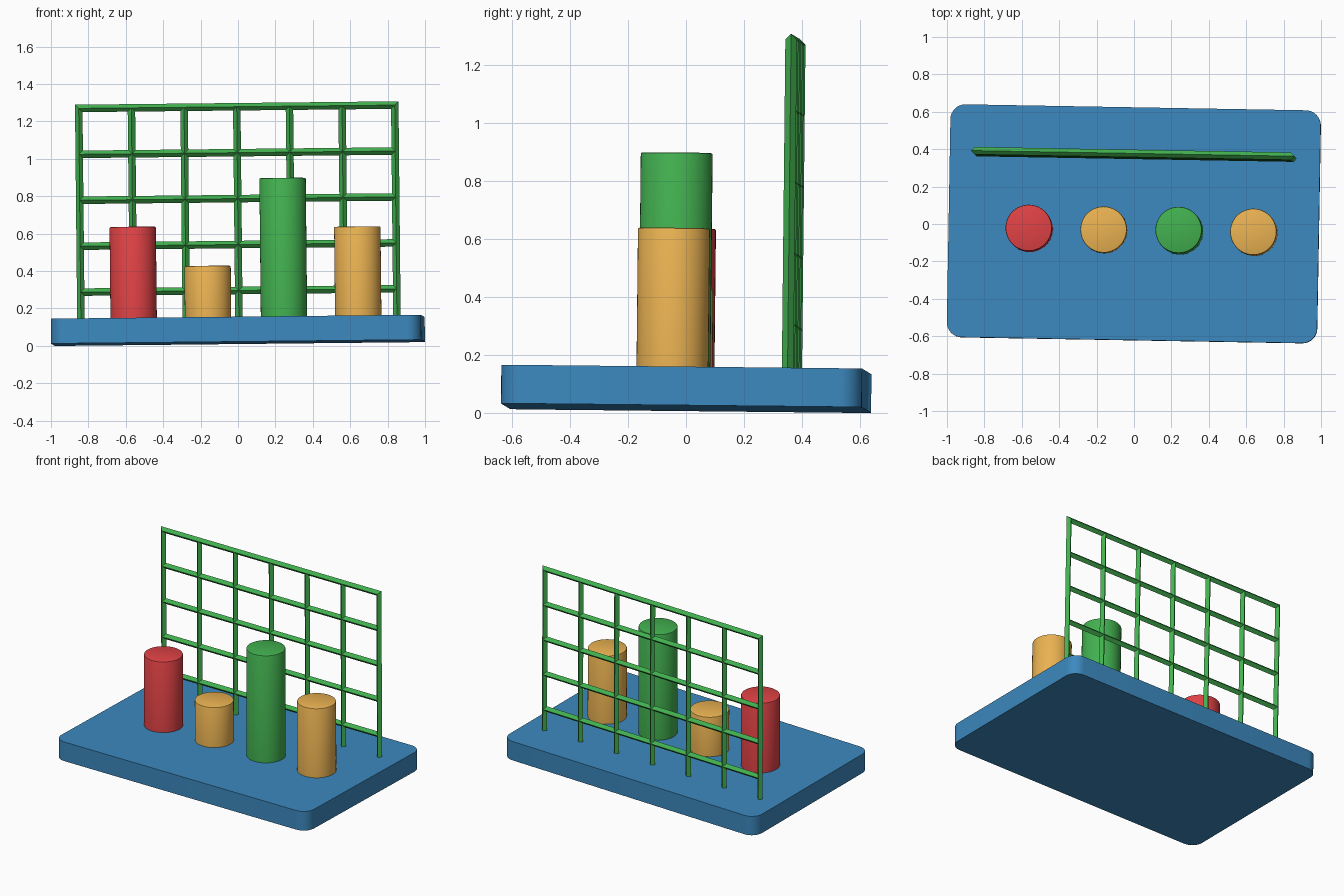
import bpy, bmesh
from math import radians
from mathutils import Euler, Matrix

if "Cube" in bpy.data.objects:
    bpy.data.objects.remove(bpy.data.objects["Cube"])

# The whole model sits very slightly turned and tilted
POSE = (Matrix.Translation((0, 0, 0.0163)) @
        Euler((radians(-0.6), radians(-0.6), radians(-1.0))).to_matrix().to_4x4())
BASE_TOP = 0.133


def material(name, rgb):
    m = bpy.data.materials.new(name)
    m.diffuse_color = (*rgb, 1)
    m.use_nodes = True
    m.node_tree.nodes["Principled BSDF"].inputs["Base Color"].default_value = m.diffuse_color
    return m


BLUE = material("blue", (0.045, 0.25, 0.52))
GREEN = material("green", (0.055, 0.44, 0.08))
RED = material("red", (0.75, 0.055, 0.06))
ORANGE = material("orange", (0.83, 0.45, 0.085))


def add_object(name, bm, mat):
    mesh = bpy.data.meshes.new(name)
    bm.to_mesh(mesh)
    bm.free()
    obj = bpy.data.objects.new(name, mesh)
    bpy.context.collection.objects.link(obj)
    mesh.materials.append(mat)
    obj.matrix_world = POSE
    return obj


def smooth(obj, angle):
    bpy.ops.object.select_all(action='DESELECT')
    obj.select_set(True)
    bpy.context.view_layer.objects.active = obj
    bpy.ops.object.shade_smooth_by_angle(angle=radians(angle))


# Base slab with rounded vertical corners
bm = bmesh.new()
bmesh.ops.create_cube(bm, size=1, matrix=Matrix.Translation((0, 0, BASE_TOP / 2)) @
                      Matrix.Diagonal((1.98, 1.245, BASE_TOP, 1)))
corners = [e for e in bm.edges if abs(e.verts[0].co.z - e.verts[1].co.z) > 0.01]
bmesh.ops.bevel(bm, geom=corners, offset=0.08, segments=8, profile=0.5, affect='EDGES')
smooth(add_object("base", bm, BLUE), 30)

# Row of four round columns: name, x, top height, colour
RADIUS = 0.124
for name, x, top, mat in (("red_column", -0.556, 0.625, RED),
                          ("short_column", -0.158, 0.412, ORANGE),
                          ("tall_column", 0.248, 0.878, GREEN),
                          ("right_column", 0.645, 0.614, ORANGE)):
    bm = bmesh.new()
    h = top - BASE_TOP
    bmesh.ops.create_cone(bm, cap_ends=True, segments=48, radius1=RADIUS, radius2=RADIUS,
                          depth=h, matrix=Matrix.Translation((x, -0.037, BASE_TOP + h / 2)))
    # soft upper rim
    rim = [e for e in bm.edges if all(v.co.z > top - 0.001 for v in e.verts)]
    bmesh.ops.bevel(bm, geom=rim, offset=0.006, segments=2, profile=0.5, affect='EDGES')
    smooth(add_object(name, bm, mat), 35)

# Lattice screen: upright grid turned into bars, lowest rail sunk in the base
COLS, ROWS, W, Y, Z0, Z1 = 6, 5, 1.69, 0.364, 0.038, 1.266
bm = bmesh.new()
grid = [[bm.verts.new((-W / 2 + W * i / COLS, Y, Z0 + (Z1 - Z0) * j / ROWS))
         for i in range(COLS + 1)] for j in range(ROWS + 1)]
for j in range(ROWS):
    for i in range(COLS):
        bm.faces.new((grid[j][i], grid[j][i + 1], grid[j + 1][i + 1], grid[j + 1][i]))
screen = add_object("lattice_screen", bm, GREEN)
wire = screen.modifiers.new("bars", 'WIREFRAME')
wire.thickness = 0.04
wire.offset = 0
wire.use_boundary = True
wire.use_even_offset = True
wire.use_replace = True
